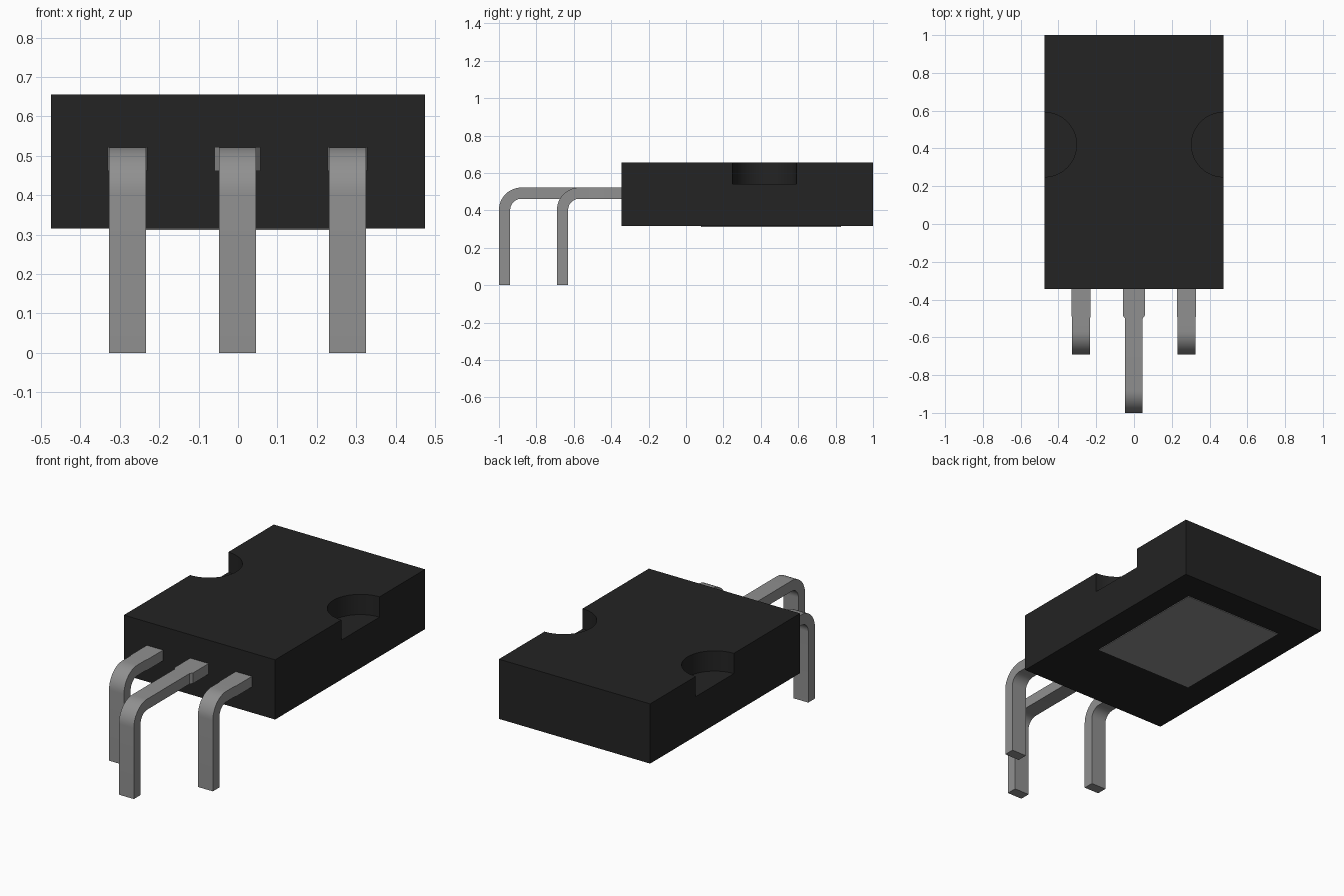
import bpy, bmesh, math

if "Cube" in bpy.data.objects:
    bpy.data.objects.remove(bpy.data.objects["Cube"])


def material(name, rgb):
    m = bpy.data.materials.new(name)
    m.diffuse_color = (*rgb, 1)
    m.use_nodes = True
    m.node_tree.nodes["Principled BSDF"].inputs["Base Color"].default_value = m.diffuse_color
    return m


BLACK = material("black plastic", (0.017, 0.017, 0.017))
METAL = material("grey metal", (0.28, 0.28, 0.28))


def add_object(name, bm, mat):
    bmesh.ops.recalc_face_normals(bm, faces=bm.faces)
    me = bpy.data.meshes.new(name)
    bm.to_mesh(me)
    bm.free()
    me.materials.append(mat)
    ob = bpy.data.objects.new(name, me)
    bpy.context.collection.objects.link(ob)
    return ob


def smooth(ob, angle=30):
    bpy.ops.object.select_all(action='DESELECT')
    ob.select_set(True)
    bpy.context.view_layer.objects.active = ob
    bpy.ops.object.shade_smooth_by_angle(angle=math.radians(angle))


def box(name, lo, hi, mat):
    bm = bmesh.new()
    bmesh.ops.create_cube(bm, size=1)
    for v in bm.verts:
        v.co = [lo[i] + (v.co[i] + 0.5) * (hi[i] - lo[i]) for i in range(3)]
    return add_object(name, bm, mat)


# Moulded package with a half-round pocket in each long side
BOTTOM, TOP = 0.316, 0.655
body = box("body", (-0.475, -0.345, BOTTOM), (0.475, 1.0, TOP), BLACK)
for side, label in ((-1, "left"), (1, "right")):
    bm = bmesh.new()
    bmesh.ops.create_cone(bm, cap_ends=True, segments=48, radius1=0.171,
                          radius2=0.171, depth=0.3)
    bmesh.ops.translate(bm, verts=bm.verts, vec=(side * 0.475, 0.42, 0.54 + 0.15))
    cutter = add_object(label + "_pocket_cutter", bm, BLACK)
    cutter.hide_render = True
    cutter.hide_set(True)
    mod = body.modifiers.new(label + " pocket", 'BOOLEAN')
    mod.operation = 'DIFFERENCE'
    mod.solver = 'EXACT'
    mod.object = cutter
    bpy.context.view_layer.objects.active = body
    bpy.context.view_layer.update()
    bpy.ops.object.modifier_apply(modifier=mod.name)
smooth(body)

# Exposed metal pad under the package
box("heat_pad", (-0.313, 0.08, BOTTOM - 0.004), (0.313, 0.83, BOTTOM + 0.004), METAL)


# Bent flat lead: wide shoulder, taper, long run, quarter bend, straight leg
def lead(name, x, y_front, wide, narrow):
    z_top, thick, outer = 0.522, 0.06, 0.12
    inner = outer - thick
    # each section: outer point, inner point (y, z) and half width
    sections = [((y, z_top), (y, z_top - thick), w)
                for y, w in ((-0.33, wide), (-0.485, wide), (-0.5, narrow))]
    cy, cz = y_front + outer, z_top - outer
    for i in range(13):
        a = math.pi / 2 * (1 + i / 12)
        c, s = math.cos(a), math.sin(a)
        sections.append(((cy + outer * c, cz + outer * s),
                         (cy + inner * c, cz + inner * s), narrow))
    sections.append(((y_front, 0), (y_front + thick, 0), narrow))
    bm = bmesh.new()
    rings = []
    for (oy, oz), (iy, iz), w in sections:
        rings.append([bm.verts.new(p) for p in (
            (x - w, oy, oz), (x + w, oy, oz), (x + w, iy, iz), (x - w, iy, iz))])
    for a, b in zip(rings, rings[1:]):
        for k in range(4):
            n = (k + 1) % 4
            bm.faces.new((a[k], a[n], b[n], b[k]))
    bm.faces.new(rings[0])
    bm.faces.new(rings[-1])
    smooth(add_object(name, bm, METAL))


lead("left_lead", -0.280, -0.69, 0.051, 0.047)
lead("middle_lead", -0.001, -1.0, 0.058, 0.047)
lead("right_lead", 0.278, -0.69, 0.051, 0.047)
